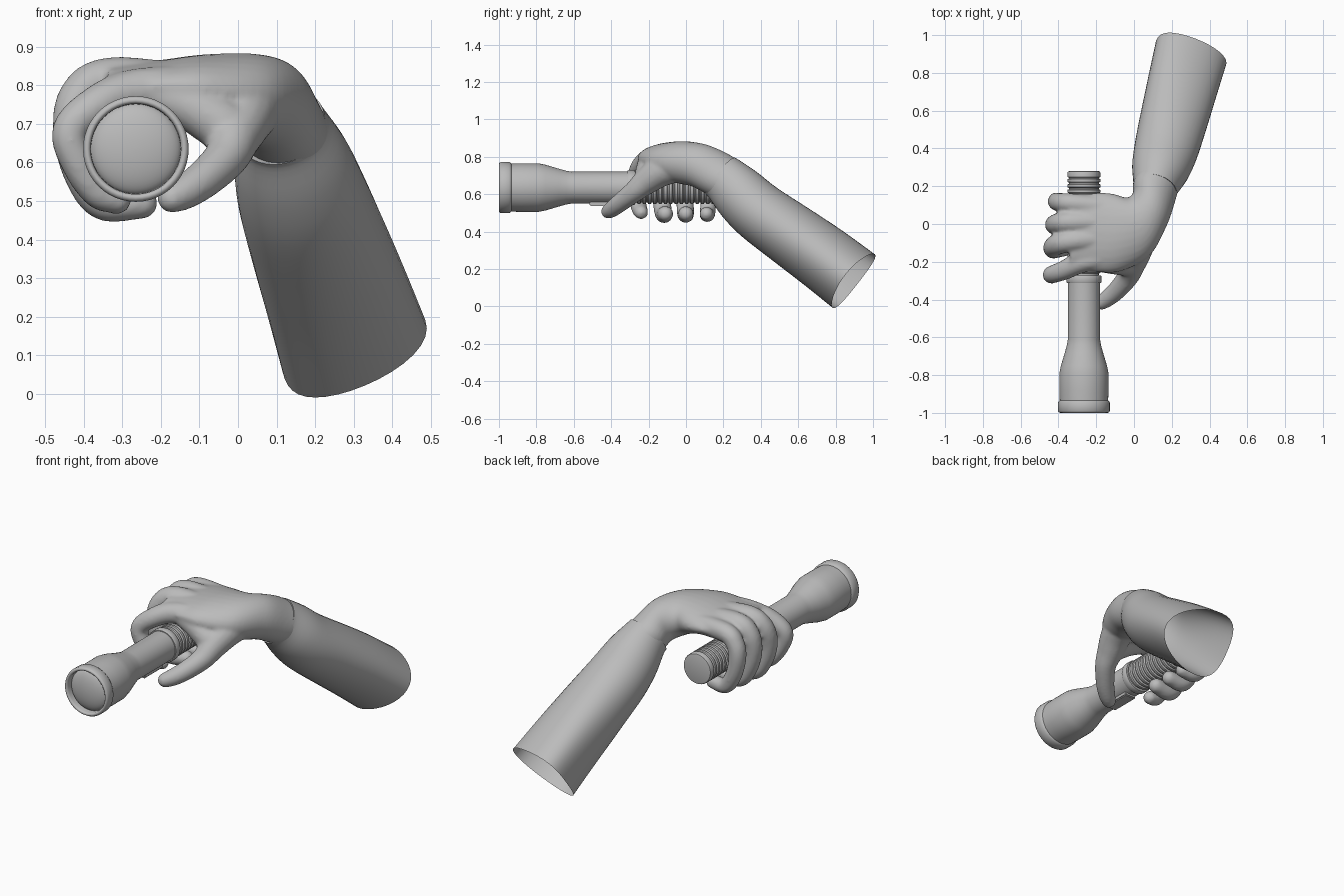
import bpy, bmesh, math
from mathutils import Vector

if "Cube" in bpy.data.objects:
    bpy.data.objects.remove(bpy.data.objects["Cube"])

grey = bpy.data.materials.new("plain grey")
grey.diffuse_color = (0.5, 0.5, 0.5, 1)
grey.use_nodes = True
grey.node_tree.nodes["Principled BSDF"].inputs["Base Color"].default_value = grey.diffuse_color


def finish(bm, name, angle=35):
    bmesh.ops.recalc_face_normals(bm, faces=bm.faces[:])
    me = bpy.data.meshes.new(name)
    bm.to_mesh(me)
    bm.free()
    ob = bpy.data.objects.new(name, me)
    bpy.context.collection.objects.link(ob)
    me.materials.append(grey)
    bpy.ops.object.select_all(action='DESELECT')
    ob.select_set(True)
    bpy.context.view_layer.objects.active = ob
    bpy.ops.object.shade_smooth_by_angle(angle=math.radians(angle))
    return ob


def loft(bm, sections, sides=24, caps=True):
    """Skin sections given as (centre, half axis u, half axis v, egg amount)."""
    rings = []
    for c, u, v, *egg in sections:
        c, u, v = Vector(c), Vector(u), Vector(v)
        e = egg[0] if egg else 0
        rings.append([bm.verts.new(c + u * (math.cos(a) - e * math.sin(a) ** 2) + v * math.sin(a))
                      for a in (2 * math.pi * i / sides for i in range(sides))])
    for a, b in zip(rings, rings[1:]):
        for i in range(sides):
            j = (i + 1) % sides
            bm.faces.new((a[i], a[j], b[j], b[i]))
    if caps:
        bm.faces.new(rings[0])
        bm.faces.new(rings[-1])


def spline(points, steps=6):
    """Catmull-Rom interpolation of vectors of any size."""
    p = [Vector(q) for q in points]
    p = [p[0] * 2 - p[1]] + p + [p[-1] * 2 - p[-2]]
    out = []
    for i in range(1, len(p) - 2):
        for s in range(steps):
            t = s / steps
            out.append(0.5 * (2 * p[i] + (p[i + 1] - p[i - 1]) * t
                       + (2 * p[i - 1] - 5 * p[i] + 4 * p[i + 1] - p[i + 2]) * t * t
                       + (3 * p[i] - p[i - 1] - 3 * p[i + 1] + p[i + 2]) * t ** 3))
    return out + [p[-2]]


def digit(bm, points):
    """Round tube along (x, y, z, radius) points with a domed tip."""
    pts = spline(points)
    secs = []
    for i, q in enumerate(pts):
        d = (pts[min(i + 1, len(pts) - 1)] - pts[max(i - 1, 0)]).to_3d().normalized()
        u = d.cross(Vector((0.3, 1, 0.2))).normalized()
        secs.append((q.to_3d(), u * q[3], d.cross(u) * q[3]))
    c, r = pts[-1].to_3d(), pts[-1][3]
    for k in (25, 45, 65, 82):
        a = math.radians(k)
        secs.append((c + d * r * math.sin(a), u * r * math.cos(a), d.cross(u) * r * math.cos(a)))
    loft(bm, secs, 16)


# Torch parts, turned about a lengthwise axis
AX, AZ = -0.265, 0.635


def turned(name, profile, sides=48, angle=35):
    bm = bmesh.new()
    loft(bm, [((AX, y, AZ), (r, 0, 0), (0, 0, r)) for y, r in profile], sides)
    return finish(bm, name, angle)


turned("torch_head", [(-0.94, 0.128), (-0.88, 0.13), (-0.79, 0.13), (-0.75, 0.122),
                      (-0.68, 0.101), (-0.64, 0.09), (-0.61, 0.085), (-0.3, 0.085)])
turned("lens_rim", [(-0.95, 0.116), (-0.99, 0.117), (-0.997, 0.12), (-1.0, 0.125),
                    (-0.998, 0.132), (-0.99, 0.137), (-0.945, 0.137), (-0.935, 0.13),
                    (-0.93, 0.12)], angle=50)
turned("lens", [(-0.955 - 0.042 * math.sin(a), 0.118 * math.cos(a))
                for a in (math.pi / 2 * i / 12.2 for i in range(13))], angle=60)
turned("grip_collar", [(-0.312, 0.08), (-0.312, 0.09), (-0.306, 0.093),
                       (-0.278, 0.093), (-0.272, 0.09), (-0.272, 0.08)])
ribs = [(-0.275, 0.078)]
for i in range(18):
    y = -0.262 + i * 0.0283
    ribs += [(y, 0.079), (y + 0.004, 0.0875), (y + 0.018, 0.0875), (y + 0.022, 0.079)]
turned("ribbed_grip", ribs + [(0.25, 0.079)])
turned("tail_cap", [(0.245, 0.078), (0.248, 0.087), (0.272, 0.087),
                    (0.278, 0.084), (0.28, 0.078)])

# Sliding switch under the barrel
bm = bmesh.new()
bmesh.ops.create_cube(bm, size=1)
for v in bm.verts:
    v.co = Vector((AX + v.co.x * 0.07, -0.43 + v.co.y * 0.17, 0.549 + v.co.z * 0.026))
bmesh.ops.bevel(bm, geom=bm.edges[:], offset=0.005, segments=2, affect='EDGES')
finish(bm, "switch")

# Sleeve, open at the elbow end, growing egg-shaped towards it
axis = Vector((0.19, 0.70, -0.55)).normalized()
su = (Vector((1, 0, 0)) - axis * axis.x).normalized()
up = su.cross(axis)
up = up if up.z > 0 else -up
start = Vector((0.11, 0.185, 0.695))
bm = bmesh.new()
secs = [(start + axis * 0.012, su * 0.1, up * 0.105)]
# distance along the arm, half width, half height, drop, egg amount
for q in spline([(0.0, 0.118, 0.126, 0, 0), (0.03, 0.123, 0.13, 0, 0),
                 (0.14, 0.152, 0.15, 0.012, 0.03), (0.28, 0.169, 0.16, 0.022, 0.08),
                 (0.5, 0.18, 0.17, 0.012, 0.2), (0.7, 0.187, 0.177, 0.003, 0.3),
                 (0.91, 0.194, 0.182, 0, 0.38)], 4):
    secs.append((start + axis * q[0] - up * q[3], su * q[1], up * q[2], q[4]))
loft(bm, secs, 40, caps=False)
finish(bm, "sleeve", 50)

# Hand: wrist and palm, four curled fingers, thumb and thumb web, fused together
bm = bmesh.new()
palm = [(.16, .30, .62, .10, -.022, .005, .01, .065, .085),
        (.11, .18, .70, .112, -.045, 0, .01, .075, .095),
        (.085, .08, .75, .09, -.085, 0, .02, .03, .112),
        (.02, -.015, .772, .06, -.155, -.01, .02, 0, .11),
        (-.09, -.045, .79, .02, -.205, 0, 0, 0, .09),
        (-.2, -.045, .797, 0, -.21, 0, 0, 0, .069),
        (-.34, -.045, .80, 0, -.19, 0, 0, 0, .052)]
loft(bm, [(q[0:3], q[3:6], q[6:9]) for q in spline(palm)], 28)
# index finger
digit(bm, [(-.1, -.17, .79, .062), (-.27, -.2, .785, .058), (-.37, -.245, .745, .052),
           (-.436, -.268, .682, .047), (-.415, -.265, .6, .045),
           (-.365, -.25, .525, .043), (-.315, -.24, .503, .038)])
# other fingers: knuckle y, curl y, tip y, outward shift, knuckle height, size
for ky, cy, ty, dx, kz, s in [(-.09, -.13, -.11, 0, .815, 1.03),
                              (.01, -.005, 0, .008, .814, 1.0),
                              (.11, .12, .11, .018, .797, .92)]:
    digit(bm, [(-.12, ky * .8, .795, .06 * s), (-.33, ky, kz, .057 * s),
               (-.41 + dx, (ky + cy) / 2, kz - .045, .054 * s),
               (-.428 + dx, cy, .68, .051 * s), (-.405 + dx, cy, .575, .048 * s),
               (-.35 + dx, (cy + ty) / 2, .497, .046 * s), (-.25, ty, .495, .041 * s)])
# thumb
digit(bm, [(.04, -.03, .76, .09), (.015, -.13, .725, .085), (-.01, -.21, .67, .073),
           (-.03, -.275, .615, .058), (-.085, -.345, .56, .051), (-.135, -.39, .525, .046),
           (-.17, -.415, .508, .04)])
# web filling the gap from thumb base to index knuckle
digit(bm, [(-.22, -.19, .785, .058), (-.12, -.2, .745, .065), (-.045, -.205, .7, .07),
           (-.02, -.21, .68, .065)])
hand = finish(bm, "hand")
# smooth shading by angle would run before the fuse, so drop it here
for m in list(hand.modifiers):
    if m.type == 'NODES':
        hand.modifiers.remove(m)
fuse = hand.modifiers.new("fuse", 'REMESH')
fuse.mode = 'VOXEL'
fuse.voxel_size = 0.009
fuse.use_smooth_shade = True
relax = hand.modifiers.new("relax", 'SMOOTH')
relax.factor = 0.5
relax.iterations = 8
